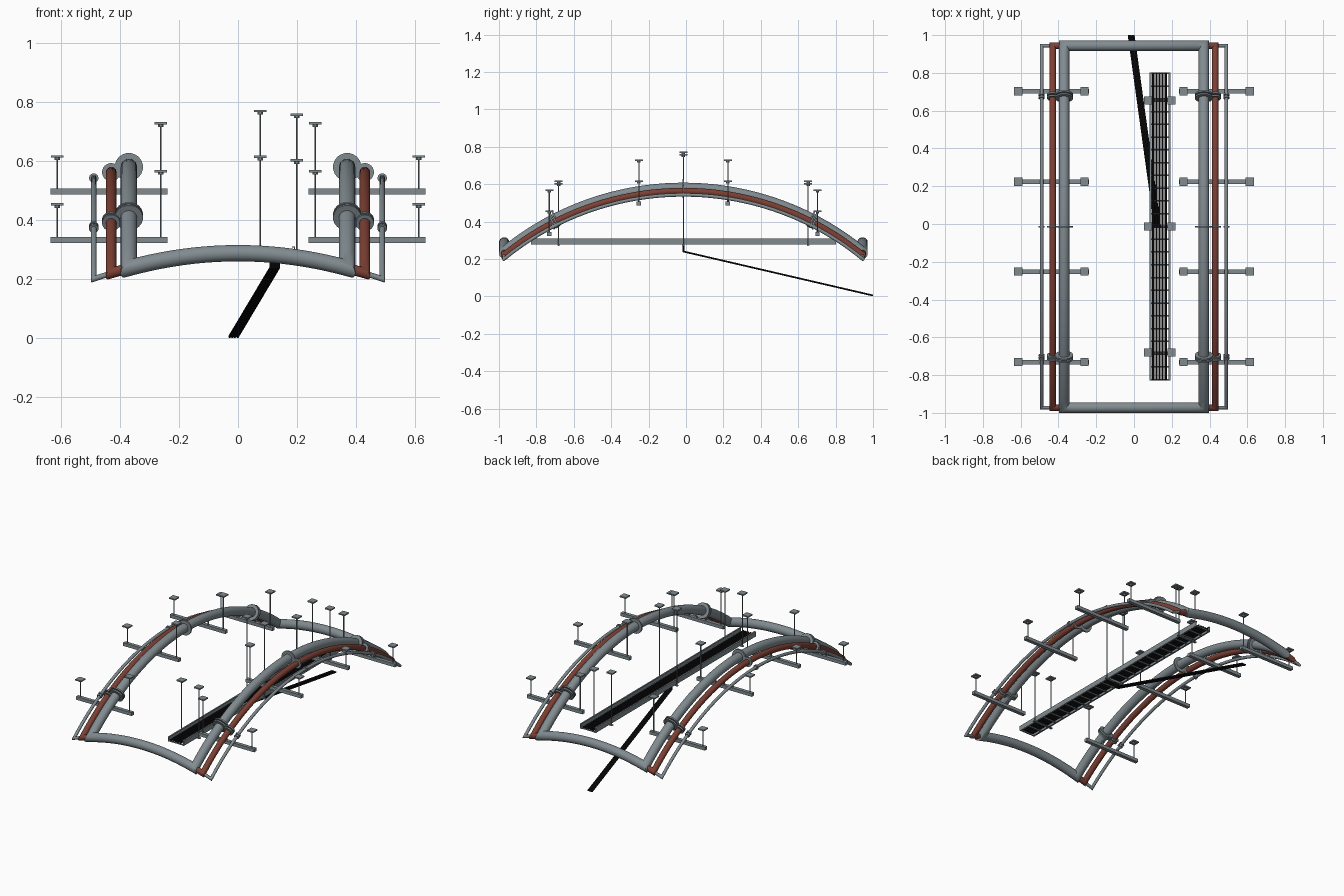
import bpy, bmesh, math
from mathutils import Vector, Matrix

if "Cube" in bpy.data.objects:
    bpy.data.objects.remove(bpy.data.objects["Cube"])

YC, HALF = -0.014, 0.958          # centre and half length of the arched pipe run
SAG = 0.342
R = (HALF ** 2 + SAG ** 2) / (2 * SAG)


def material(name, rgb):
    m = bpy.data.materials.new(name)
    m.diffuse_color = (*rgb, 1)
    m.use_nodes = True
    m.node_tree.nodes["Principled BSDF"].inputs["Base Color"].default_value = m.diffuse_color
    return m


GREY = material("steel grey", (0.22, 0.26, 0.28))
RED = material("rust red", (0.20, 0.05, 0.033))
BLACK = material("cable black", (0.008, 0.008, 0.008))


def vault(x, d):
    """Height of the vaulted surface that every pipe and hanger follows."""
    return 0.58 + 0.05 * (1 - (x / 0.37) ** 2) - (R - math.sqrt(R * R - d * d))


def on_vault(x, d):
    return Vector((x, YC + d, vault(x, d)))


def add_tube(bm, path, r, sides=16):
    """Sweep a circle along a path with mitred corners."""
    pts = [Vector(p) for p in path]
    dirs = [(b - a).normalized() for a, b in zip(pts, pts[1:])]
    rot = dirs[0].to_track_quat('Z', 'Y')
    ring = []
    for i in range(sides):
        a = 2 * math.pi * (i + 0.5) / sides
        ring.append(pts[0] + rot @ Vector((r * math.cos(a), r * math.sin(a), 0)))
    rings = [[bm.verts.new(v) for v in ring]]
    for i, d in enumerate(dirs):
        n = d if i + 1 == len(dirs) else (d + dirs[i + 1]).normalized()
        ring = [v + d * ((pts[i + 1] - v).dot(n) / d.dot(n)) for v in ring]
        rings.append([bm.verts.new(v) for v in ring])
    for a, b in zip(rings, rings[1:]):
        for i in range(sides):
            j = (i + 1) % sides
            bm.faces.new((a[i], a[j], b[j], b[i]))
    bm.faces.new(rings[0][::-1])
    bm.faces.new(rings[-1])


def add_box(bm, centre, size):
    bmesh.ops.create_cube(bm, size=1, matrix=Matrix.Translation(centre) @ Matrix.Diagonal((*size, 1)))


def finish(bm, name, mat):
    bmesh.ops.recalc_face_normals(bm, faces=bm.faces)
    me = bpy.data.meshes.new(name)
    bm.to_mesh(me)
    bm.free()
    me.materials.append(mat)
    ob = bpy.data.objects.new(name, me)
    bpy.context.collection.objects.link(ob)
    bpy.ops.object.select_all(action='DESELECT')
    ob.select_set(True)
    bpy.context.view_layer.objects.active = ob
    bpy.ops.object.shade_smooth_by_angle(angle=math.radians(35))
    return ob


def lerp(a, b, n):
    return [a + (b - a) * i / n for i in range(n + 1)]


# Main pipe: one closed loop of two long arches and two end arches
X = 0.37
loop = [on_vault(x, -HALF) for x in lerp(0, X, 10)]
loop += [on_vault(X, d) for d in lerp(-HALF, HALF, 40)[1:]]
loop += [on_vault(x, HALF) for x in lerp(X, -X, 20)[1:]]
loop += [on_vault(-X, d) for d in lerp(HALF, -HALF, 40)[1:]]
loop += [on_vault(x, -HALF) for x in lerp(-X, 0, 10)[1:]]
bm = bmesh.new()
add_tube(bm, loop, 0.028, 20)
finish(bm, "main_pipe_loop", GREY)

# Secondary pipes: long arches turning inwards at both ends
for name, x, inner, r, mat in (("red_pipe", 0.43, 0.36, 0.018, RED),
                               ("thin_pipe", 0.489, 0.42, 0.0095, GREY)):
    for s, side in ((-1, "left"), (1, "right")):
        path = [on_vault(s * inner, -HALF)]
        path += [on_vault(s * x, d) for d in lerp(-HALF, HALF, 40)]
        path += [on_vault(s * inner, HALF)]
        bm = bmesh.new()
        add_tube(bm, path, r, 16)
        finish(bm, f"{name}_{side}", mat)

# Couplings: thin rings at the crown, paired flanges near the ends
bm = bmesh.new()
for s in (-1, 1):
    for x, r in ((0.37, 0.048), (0.43, 0.031), (0.489, 0.016)):
        for d, offsets in ((-0.69, (-0.008, 0.008)), (0, (0,)), (0.69, (-0.008, 0.008))):
            t = (on_vault(x, d + 0.01) - on_vault(x, d - 0.01)).normalized()
            for o in offsets:
                c = on_vault(s * x, d) + t * o
                add_tube(bm, [c - t * 0.0045, c + t * 0.0045], r, 20)
finish(bm, "pipe_flanges", GREY)


def add_hanger(bm, x, d, bottom):
    """Threaded rod with a nut and a square ceiling plate."""
    y, top = YC + d, vault(x, d) + 0.146
    add_tube(bm, [(x, y, bottom), (x, y, top - 0.004)], 0.0032, 8)
    add_tube(bm, [(x, y, top - 0.016), (x, y, top - 0.006)], 0.010, 8)
    add_box(bm, (x, y, top - 0.004), (0.043, 0.043, 0.008))


# Support bars under the pipes with a hanger at each end
bars, rods = bmesh.new(), bmesh.new()
for s in (-1, 1):
    for d, z in ((-0.717, 0.333), (-0.238, 0.497), (0.238, 0.497), (0.717, 0.333)):
        add_box(bars, (s * 0.437, YC + d, z), (0.396, 0.023, 0.021))
        for x in (0.262, 0.613):
            add_hanger(rods, s * x, d, z)
        # Short saddles linking bar and pipes
        for x in (0.37, 0.43, 0.489):
            p = on_vault(s * x, d)
            add_tube(bars, [(p.x, p.y, z), p], 0.005, 8)
finish(bars, "support_bars", GREY)

# Cable tray: side rails, rungs and cross supports
Y0, Y1, XL, XR = -0.828, 0.802, 0.084, 0.191
XM = (XL + XR) / 2
bm = bmesh.new()
for x in (XL, XR):
    add_box(bm, (x, (Y0 + Y1) / 2, 0.294), (0.004, Y1 - Y0, 0.032))
    for z in (0.279, 0.309):
        add_box(bm, (x + (0.003 if x < XM else -0.003), (Y0 + Y1) / 2, z), (0.009, Y1 - Y0, 0.003))
for y in lerp(Y0 + 0.004, Y1 - 0.004, 24):
    add_box(bm, (XM, y, 0.282), (XR - XL, 0.008, 0.006))
for d in (-0.667, 0, 0.667):
    add_box(bm, (XM, YC + d, 0.275), (0.142, 0.014, 0.006))
    for x in (0.075, 0.199):
        add_hanger(rods, x, d, 0.270)
finish(bm, "cable_tray", GREY)
finish(rods, "hanger_rods", GREY)

# Cables lying in the tray
bm = bmesh.new()
for i in range(5):
    x = 0.102 + 0.0165 * i
    add_tube(bm, [(x, Y0, 0.291), (x, Y1, 0.291)], 0.006, 10)
finish(bm, "tray_cables", BLACK)

# Flat bundle dropping from the tray to the low end point
bm = bmesh.new()
for i in range(4):
    o = (i - 1.5) * 0.009
    add_tube(bm, [(0.125 + o, YC, 0.291), (0.125 + o, YC, 0.24), (-0.015 + o, 0.999, 0.005)], 0.0047, 10)
finish(bm, "drop_cables", BLACK)
